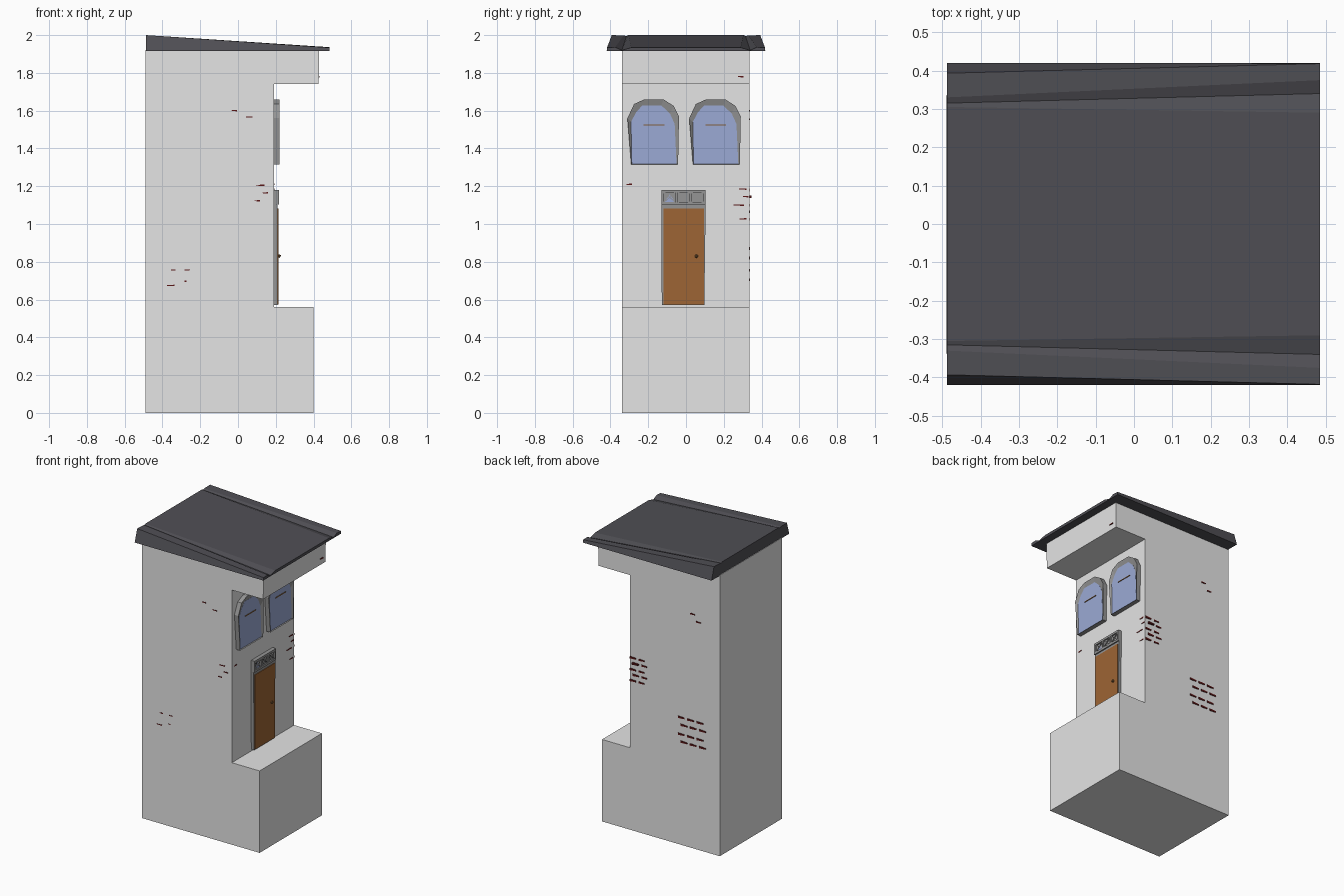
import bpy, bmesh, math

if "Cube" in bpy.data.objects:
    bpy.data.objects.remove(bpy.data.objects["Cube"])


def material(name, r, g, b):
    m = bpy.data.materials.new(name)
    m.diffuse_color = (r, g, b, 1)
    m.use_nodes = True
    m.node_tree.nodes["Principled BSDF"].inputs["Base Color"].default_value = m.diffuse_color
    return m


WALL = material("pale plaster", 0.78, 0.78, 0.78)
ROOF = material("charcoal roof", 0.08, 0.078, 0.09)
FRAME = material("grey trim", 0.3, 0.3, 0.3)
GLASS = material("blue glass", 0.33, 0.4, 0.66)
DOOR = material("brown door", 0.34, 0.13, 0.035)
KNOB = material("bronze knob", 0.22, 0.11, 0.04)
BRICK = material("dark red brick", 0.1, 0.008, 0.008)


def finish(bm, name, mat):
    bmesh.ops.recalc_face_normals(bm, faces=bm.faces)
    me = bpy.data.meshes.new(name)
    bm.to_mesh(me)
    bm.free()
    me.materials.append(mat)
    ob = bpy.data.objects.new(name, me)
    bpy.context.collection.objects.link(ob)
    return ob


def loft(name, loops, mat, caps=(True, True)):
    """Join equal-length closed point loops, with optional end caps."""
    bm = bmesh.new()
    rings = [[bm.verts.new(p) for p in loop] for loop in loops]
    n = len(rings[0])
    for a, b in zip(rings, rings[1:]):
        for i in range(n):
            j = (i + 1) % n
            bm.faces.new((a[i], a[j], b[j], b[i]))
    if caps[0]:
        bm.faces.new(rings[0])
    if caps[1]:
        bm.faces.new(rings[-1])
    return finish(bm, name, mat)


def box(name, x0, x1, y0, y1, z0, z1, mat):
    rect = [(y0, z0), (y1, z0), (y1, z1), (y0, z1)]
    return loft(name, [[(x, y, z) for y, z in rect] for x in (x0, x1)], mat)


# Tower body: stepped base, tall shaft and overhanging top
profile = [(-0.49, 0), (0.4, 0), (0.4, 0.56), (0.19, 0.56), (0.19, 1.74),
           (0.427, 1.74), (0.43, 1.92), (-0.49, 1.92)]
loft("tower_body", [[(x, y, z) for x, z in profile] for y in (-0.338, 0.335)], WALL)

# Sloping roof slab with a shallow valley beside each raised edge
back = [(0.42, 1.915), (0.393, 2.0), (0.33, 1.998), (0.315, 1.995), (0.305, 2.0)]
front = [(0.42, 1.915), (0.418, 1.934), (0.375, 1.936), (0.34, 1.92), (0.29, 1.934)]


def roof_loop(x, half):
    return [(x, y, z) for y, z in half] + [(x, -y, z) for y, z in reversed(half)]


loft("roof", [roof_loop(-0.487, back), roof_loop(0.485, front)], ROOF)

# Arched windows: frame ring, glass and thin crossbar
outer = [(-0.29, 1.315), (-0.31, 1.56), (-0.275, 1.635), (-0.22, 1.66),
         (-0.12, 1.66), (-0.065, 1.625), (-0.037, 1.57), (-0.042, 1.315)]
inner = [(-0.287, 1.318), (-0.291, 1.54), (-0.265, 1.59), (-0.232, 1.627),
         (-0.13, 1.627), (-0.085, 1.585), (-0.06, 1.53), (-0.05, 1.318)]
for side, dy in (("left", 0), ("right", 0.327)):
    def at(x, pts):
        return [(x, y + dy, z) for y, z in pts]
    loft(f"window_frame_{side}", [at(0.188, outer), at(0.22, outer), at(0.211, inner)],
         FRAME, (True, False))
    loft(f"window_glass_{side}", [at(0.208, inner), at(0.212, inner)], GLASS)
    box(f"window_bar_{side}", 0.211, 0.216, -0.225 + dy, -0.115 + dy, 1.522, 1.527, KNOB)

# Door surround, leaf and knob
box("door_head", 0.188, 0.207, -0.13, 0.103, 1.085, 1.18, FRAME)
loft("door_surround", [[(x, y, z) for y, z in
                        ((-0.128, 0.57), (0.097, 0.57), (0.104, 1.1), (-0.131, 1.1))]
                       for x in (0.188, 0.21)], FRAME)
box("door_leaf", 0.205, 0.214, -0.12, 0.094, 0.575, 1.083, DOOR)
bm = bmesh.new()
bmesh.ops.create_icosphere(bm, subdivisions=1, radius=0.01)
bmesh.ops.translate(bm, verts=bm.verts, vec=(0.218, 0.055, 0.83))
finish(bm, "door_knob", KNOB)

# Transom rim and diagonal bars over three small panes
for z in (1.108, 1.171):
    box("transom_rail", 0.2, 0.216, -0.13, 0.103, z - 0.006, z + 0.009, FRAME)
for i in range(4):
    y = -0.123 + i * 0.073
    box("transom_post", 0.2, 0.216, y - 0.006, y + 0.006, 1.11, 1.17, FRAME)
for i in range(3):
    y0 = -0.116 + i * 0.073
    y1 = y0 + 0.059
    for a, b in ((1.116, 1.166), (1.166, 1.116)):
        bar = [(y0, a - 0.003), (y1, b - 0.003), (y1, b + 0.003), (y0, a + 0.003)]
        loft("transom_diagonal", [[(x, y, z) for y, z in bar] for x in (0.2, 0.213)], FRAME)
pane = [(-0.116, 1.116), (-0.057, 1.116), (-0.086, 1.155)]
loft("transom_glass", [[(x, y, z) for y, z in pane] for x in (0.206, 0.209)], GLASS)


# Exposed bricks: small wedges poking through the plaster
def brick(face, along, z, w, h=0.009, out=0.004):
    tri = [(-w / 2, -h * 0.3), (w / 2, -h / 2), (w / 2, h / 2), (-w / 2, h * 0.3)]
    loops = []
    for d in (-0.004, out):
        if face == "front":
            loops.append([(along + a, -0.338 - d, z + c) for a, c in tri])
        elif face == "back":
            loops.append([(along + a, 0.335 + d, z + c) for a, c in tri])
        else:
            loops.append([(face + d, along + a, z + c) for a, c in tri])
    loft("exposed_brick", loops, BRICK)


for x, z, w in ((-0.02, 1.6, 0.028), (0.06, 1.567, 0.034), (0.117, 1.205, 0.045),
                (0.145, 1.165, 0.03), (0.102, 1.123, 0.03), (-0.342, 0.757, 0.024),
                (-0.27, 0.757, 0.024), (-0.357, 0.675, 0.04), (-0.28, 0.697, 0.014)):
    brick("front", x, z, w, 0.007, 0.002)
for y, z, w in ((-0.3, 1.21, 0.03), (0.3, 1.185, 0.038), (0.316, 1.145, 0.03),
                (0.28, 1.1, 0.056), (0.302, 1.027, 0.036)):
    brick(0.19, y, z, w, 0.008, 0.002)
brick(0.43, 0.29, 1.78, 0.03, 0.008, 0.002)
for row, z in enumerate((1.18, 1.145, 1.1, 1.065, 1.025)):
    brick("back", 0.165 - 0.02 * (row % 2), z, 0.045, 0.014, 0.012 if row == 1 else 0.005)
    brick("back", 0.1 - 0.02 * (row % 2), z, 0.04, 0.012)
for row, z in enumerate((0.87, 0.82, 0.755, 0.705)):
    for k in range(3):
        brick("back", -0.2 - 0.07 * k - 0.02 * (row % 2), z, 0.05, 0.014)
for x, z in ((-0.285, 1.6), (-0.33, 1.555)):
    brick("back", x, z, 0.035)
